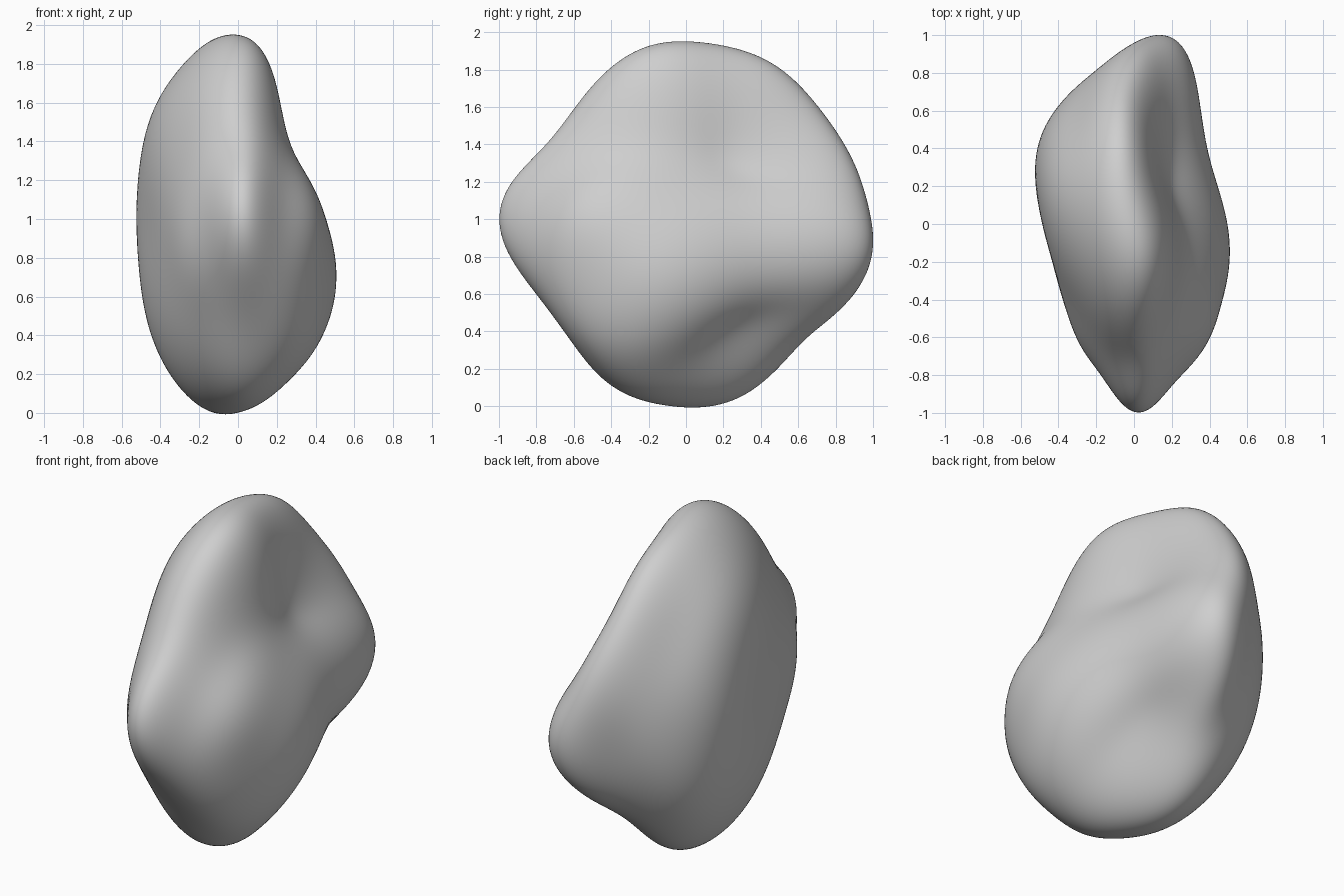
import bpy
import bmesh
import math
from mathutils import Vector

cube = bpy.data.objects.get("Cube")
if cube:
    bpy.data.objects.remove(cube, do_unlink=True)

CENTRE = Vector((0, 0, .95))
STRETCH = Vector((.5, 1, .97))
SOFTNESS = .4
RELAX = .003

# Ridge running round the slab: over the top, down the back, under and up the front
ridge = [(-.01, -.02, 1.95), (0, .22, 1.9), (.01, .42, 1.81), (.02, .64, 1.61),
         (.09, .82, 1.34), (.18, .99, .9), (.17, .92, .65), (.1, .8, .5),
         (-.02, .57, .3), (-.08, .25, .03), (-.06, -.12, .01), (.02, -.4, .11),
         (.09, -.6, .33), (.05, -.8, .6), (.01, -1, 1), (-.01, -.94, 1.18),
         (-.05, -.8, 1.31), (-.11, -.6, 1.53), (-.12, -.43, 1.73)]

# Left flank: blunt front corner, hollow upper slope, jutting shoulder and undercut
left_flank = [(.17, -.08, 1.78), (.23, -.1, 1.52), (.31, -.12, 1.28), (.43, -.15, 1.05),
              (.51, -.17, .72), (.41, -.27, .35), (.2, -.15, .11), (.28, .91, .88),
              (.4, .35, .8), (.46, -.42, .75), (.37, -.65, .77), (.21, .47, 1.23),
              (.29, -.49, 1.27), (.22, .5, .5), (.27, .15, .36), (.36, -.53, .45),
              (.22, -.41, 1.46), (.16, .22, 1.45), (.22, -.8, 1.06), (.48, .05, .8),
              (.42, -.5, 1.04)]

# Right flank: broad, nearly flat face with rounded corners
right_flank = [(-.3, .1, .13), (-.48, .22, .52), (-.52, .37, 1), (-.46, .2, 1.5),
               (-.25, .05, 1.83), (-.17, -.8, .9), (-.36, -.45, .85), (-.48, 0, .95),
               (-.45, .55, .95), (-.1, .87, .85), (-.33, .53, 1.47), (-.3, -.45, 1.35),
               (-.32, -.3, .35), (-.43, .47, .52), (-.3, .73, .9), (-.28, -.65, .85),
               (-.42, -.25, .9), (-.2, -.58, .5), (-.34, .3, .22), (-.23, .62, .42)]


def flatten(point):
    """Undo the slab proportions so that the stone is close to a unit ball."""
    offset = Vector(point) - CENTRE
    return Vector([offset[axis] / STRETCH[axis] for axis in range(3)])


def kernel(a, b):
    return math.sqrt((a - b).length_squared + SOFTNESS ** 2)


def solve(matrix, values):
    """Gaussian elimination with row pivoting."""
    rows = [row + [value] for row, value in zip(matrix, values)]
    size = len(rows)
    for col in range(size):
        pivot = max(range(col, size), key=lambda r: abs(rows[r][col]))
        rows[col], rows[pivot] = rows[pivot], rows[col]
        for r in range(col + 1, size):
            factor = rows[r][col] / rows[col][col]
            for c in range(col, size + 1):
                rows[r][c] -= factor * rows[col][c]
    result = [0.0] * size
    for r in reversed(range(size)):
        known = sum(rows[r][c] * result[c] for c in range(r + 1, size))
        result[r] = (rows[r][size] - known) / rows[r][r]
    return result


# Smooth radius field through the guide points
guides = [flatten(p) for p in ridge + left_flank + right_flank]
directions = [g.normalized() for g in guides]
heights = [math.log(g.length) for g in guides]
mean = sum(heights) / len(heights)
matrix = [[kernel(a, b) - (RELAX if i == j else 0) for j, b in enumerate(directions)]
          for i, a in enumerate(directions)]
weights = solve(matrix, [h - mean for h in heights])


def surface(direction):
    swell = sum(w * kernel(direction, d) for w, d in zip(weights, directions))
    radius = math.exp(mean + swell)
    return CENTRE + radius * Vector([direction[k] * STRETCH[k] for k in range(3)])


# Stone body: a fine ball pushed out to the radius field
bm = bmesh.new()
bmesh.ops.create_icosphere(bm, subdivisions=6, radius=1)
for vert in bm.verts:
    vert.co = surface(vert.co.normalized())

mesh = bpy.data.meshes.new("rock")
bm.to_mesh(mesh)
bm.free()
rock = bpy.data.objects.new("rock", mesh)
bpy.context.collection.objects.link(rock)
for polygon in mesh.polygons:
    polygon.use_smooth = True

# Plain grey stone
stone = bpy.data.materials.new("grey stone")
stone.use_nodes = True
grey = (.62, .62, .62, 1)
stone.diffuse_color = grey
for node in stone.node_tree.nodes:
    if node.type == "BSDF_PRINCIPLED":
        node.inputs["Base Color"].default_value = grey
mesh.materials.append(stone)
